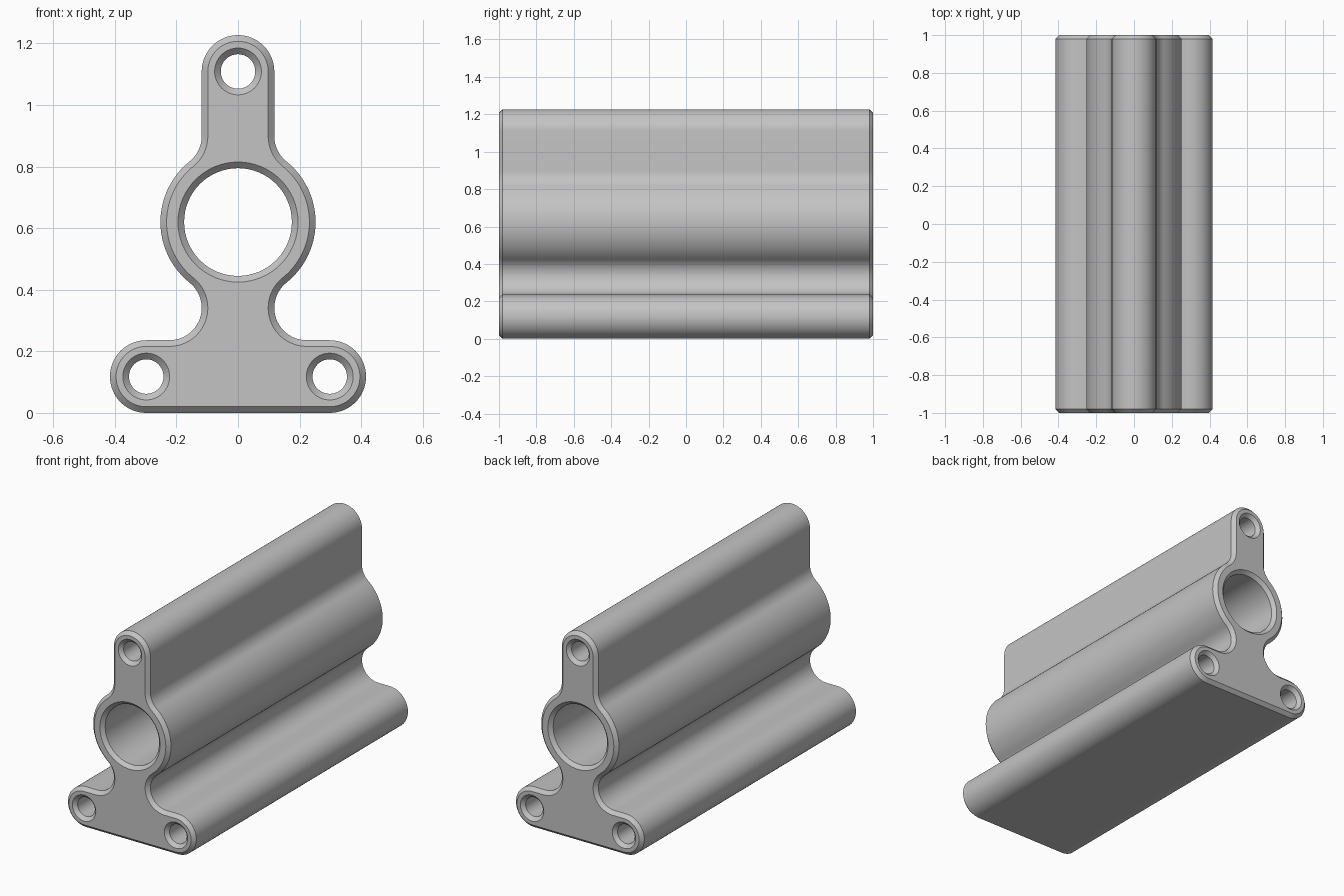
import bpy
import bmesh
from math import cos, sin, pi, sqrt, atan2

old = bpy.data.objects.get("Cube")
if old:
    bpy.data.objects.remove(old, do_unlink=True)

# Main dimensions
LUG_R, RING_R, FILLET_R = 0.118, 0.252, 0.105
RING_HOLE, BOLT_HOLE = 0.175, 0.056
CHAMFER, HALF_LEN = 0.02, 1.0
FOOT_X, FOOT_Z, LUG_Z = 0.298, LUG_R, 1.109

# Fillets touch the neck, the foot and the central ring
FILLET_X = LUG_R + FILLET_R
RISE = sqrt((RING_R + FILLET_R) ** 2 - FILLET_X ** 2)
LOW_Z = FOOT_Z + LUG_R + FILLET_R
RING_Z = LOW_Z + RISE
HIGH_Z = RING_Z + RISE
TANGENT = atan2(RISE, FILLET_X)


def arc(x, z, r, start, end, steps):
    angles = [start + (end - start) * i / steps for i in range(steps + 1)]
    return [(x + r * cos(a), z + r * sin(a)) for a in angles]


def outline(inset):
    """Closed outer profile, moved inward by inset."""
    convex, hollow = LUG_R - inset, FILLET_R + inset
    half = arc(FOOT_X, FOOT_Z, convex, -pi / 2, pi / 2, 32)
    half += arc(FILLET_X, LOW_Z, hollow, 1.5 * pi, pi - TANGENT, 24)
    half += arc(0, RING_Z, RING_R - inset, -TANGENT, TANGENT, 24)[1:]
    half += arc(FILLET_X, HIGH_Z, hollow, pi + TANGENT, pi, 12)[1:]
    half += arc(0, LUG_Z, convex, 0, pi / 2, 16)
    return half + [(-x, z) for x, z in reversed(half[:-1])]


def hole(x, z, r):
    """Round bore that widens at the chamfer."""
    return lambda inset: arc(x, z, r + inset, 0, 2 * pi, 64)[:-1]


profiles = [outline, hole(0, RING_Z, RING_HOLE), hole(0, LUG_Z, BOLT_HOLE),
            hole(FOOT_X, FOOT_Z, BOLT_HOLE), hole(-FOOT_X, FOOT_Z, BOLT_HOLE)]
stations = [(-HALF_LEN, CHAMFER), (CHAMFER - HALF_LEN, 0),
            (HALF_LEN - CHAMFER, 0), (HALF_LEN, CHAMFER)]

# Walls and chamfers of the outer profile and of each bore
bm = bmesh.new()
rims = [[], []]
for profile in profiles:
    loops = [[bm.verts.new((x, y, z)) for x, z in profile(inset)]
             for y, inset in stations]
    n = len(loops[0])
    for a, b in zip(loops, loops[1:]):
        for i in range(n):
            j = (i + 1) % n
            bm.faces.new((a[i], a[j], b[j], b[i]))
    for rim, loop in zip(rims, (loops[0], loops[-1])):
        rim += [bm.edges.get((loop[i], loop[(i + 1) % n])) for i in range(n)]

# Flat end faces with the bores left open
for rim, side in zip(rims, (-1, 1)):
    bmesh.ops.triangle_fill(bm, edges=rim, use_beauty=True, normal=(0, side, 0))
bmesh.ops.recalc_face_normals(bm, faces=bm.faces)

mesh = bpy.data.meshes.new("extruded_bracket")
bm.to_mesh(mesh)
bm.free()
bracket = bpy.data.objects.new("extruded_bracket", mesh)
bpy.context.collection.objects.link(bracket)

# Plain grey material
grey = bpy.data.materials.new("plain_grey")
grey.use_nodes = True
colour = (0.55, 0.55, 0.55, 1)
grey.diffuse_color = colour
grey.node_tree.nodes["Principled BSDF"].inputs["Base Color"].default_value = colour
mesh.materials.append(grey)

bpy.ops.object.select_all(action="DESELECT")
bracket.select_set(True)
bpy.context.view_layer.objects.active = bracket
bpy.ops.object.shade_smooth_by_angle(angle=pi / 6)
